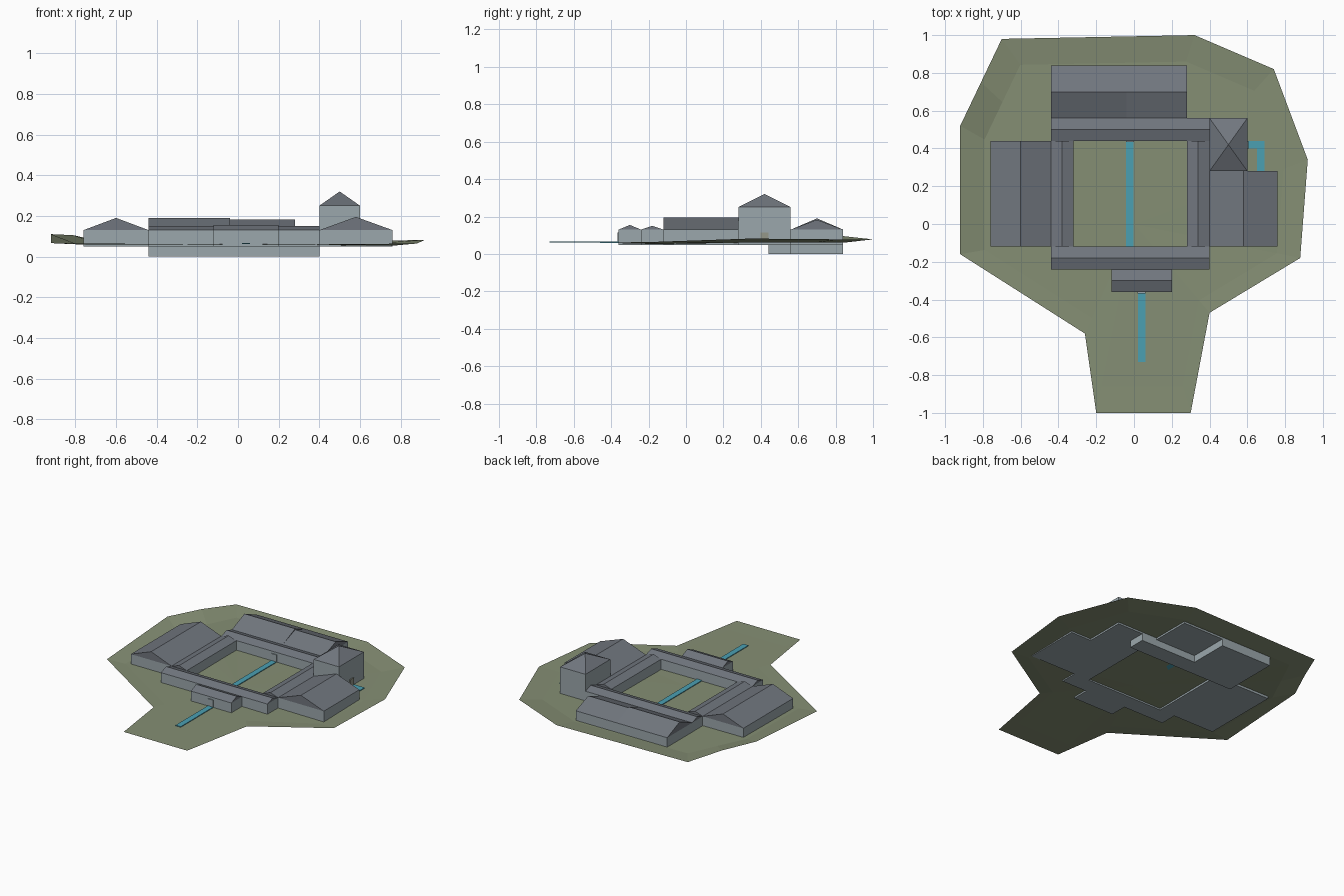
import bpy
import bmesh

if "Cube" in bpy.data.objects:
    bpy.data.objects.remove(bpy.data.objects["Cube"])


def material(name, rgb):
    m = bpy.data.materials.new(name)
    m.diffuse_color = (*rgb, 1)
    m.use_nodes = True
    m.node_tree.nodes["Principled BSDF"].inputs["Base Color"].default_value = m.diffuse_color
    return m


WALL = material("pale_stone", (0.33, 0.39, 0.415))
ROOF = material("slate", (0.165, 0.183, 0.21))
GRASS = material("grass", (0.235, 0.275, 0.175))
WATER = material("water", (0.07, 0.35, 0.45))
DOOR = material("door_tan", (0.30, 0.31, 0.25))

GROUND, FLOOR, EAVES = 0.06, 0.049, 0.13


def finish(name, bm, mat):
    bmesh.ops.recalc_face_normals(bm, faces=bm.faces[:])
    me = bpy.data.meshes.new(name)
    bm.to_mesh(me)
    bm.free()
    me.materials.append(mat)
    ob = bpy.data.objects.new(name, me)
    bpy.context.collection.objects.link(ob)
    return ob


def box(name, x0, x1, y0, y1, z0, z1, mat):
    bm = bmesh.new()
    bmesh.ops.create_cube(bm, size=1)
    for v in bm.verts:
        v.co = (x1 if v.co.x > 0 else x0,
                y1 if v.co.y > 0 else y0,
                z1 if v.co.z > 0 else z0)
    return finish(name, bm, mat)


def roof(name, x0, x1, y0, y1, z0, z1, ridge):
    """Gable roof along x or y, or a pyramid when ridge is 'point'."""
    bm = bmesh.new()
    cx, cy = (x0 + x1) / 2, (y0 + y1) / 2
    a, b, c, d = [bm.verts.new((x, y, z0)) for x, y in
                  ((x0, y0), (x1, y0), (x1, y1), (x0, y1))]
    bm.faces.new((d, c, b, a))
    if ridge == "point":
        p = bm.verts.new((cx, cy, z1))
        for e, f in ((a, b), (b, c), (c, d), (d, a)):
            bm.faces.new((e, f, p))
    else:
        if ridge == "y":
            a, b, c, d = b, c, d, a
            p, q = bm.verts.new((cx, y0, z1)), bm.verts.new((cx, y1, z1))
        else:
            p, q = bm.verts.new((x0, cy, z1)), bm.verts.new((x1, cy, z1))
        bm.faces.new((a, b, q, p))
        bm.faces.new((c, d, p, q))
        bm.faces.new((d, a, p))
        bm.faces.new((b, c, q))
    return finish(name, bm, ROOF)


# Buildings: name, x0, x1, y0, y1, floor, eaves, peak, ridge direction
BUILDINGS = [
    ("west_range", -0.76, -0.44, -0.12, 0.44, FLOOR, EAVES, 0.19, "y"),
    ("east_range", 0.40, 0.76, -0.12, 0.28, FLOOR, EAVES, 0.195, "y"),
    ("hall_west", -0.44, -0.04, 0.56, 0.84, 0.0, EAVES, 0.19, "x"),
    ("hall_east", -0.04, 0.28, 0.56, 0.84, FLOOR, EAVES, 0.183, "x"),
    ("west_walk", -0.44, -0.32, -0.12, 0.44, FLOOR, EAVES, 0.15, "y"),
    ("east_walk", 0.28, 0.40, -0.12, 0.44, FLOOR, EAVES, 0.15, "y"),
    ("south_walk", -0.44, 0.40, -0.24, -0.12, FLOOR, EAVES, 0.15, "x"),
    ("north_walk", -0.44, 0.40, 0.44, 0.56, 0.0, EAVES, 0.15, "x"),
    ("entrance_porch", -0.12, 0.20, -0.36, -0.24, FLOOR, EAVES, 0.155, "x"),
    ("tower", 0.40, 0.60, 0.28, 0.56, FLOOR, 0.25, 0.32, "point"),
]
for name, x0, x1, y0, y1, zf, ze, zp, ridge in BUILDINGS:
    box(name + "_walls", x0, x1, y0, y1, zf, ze, WALL)
    roof(name + "_roof", x0, x1, y0, y1, ze, zp, ridge)

# Doors
box("porch_door", 0.018, 0.06, -0.367, -0.36, 0.066, 0.115, WALL)
box("courtyard_door", -0.042, 0.0, 0.433, 0.44, 0.066, 0.115, WALL)
box("tower_door", 0.60, 0.607, 0.397, 0.44, 0.066, 0.115, DOOR)

# Water-coloured paths
box("courtyard_path", -0.042, -0.002, -0.12, 0.44, 0.061, 0.066, WATER)
box("south_path", 0.02, 0.06, -0.73, -0.36, 0.061, 0.066, WATER)
box("east_path", 0.60, 0.69, 0.40, 0.44, 0.061, 0.066, WATER)
box("east_path_branch", 0.652, 0.69, 0.28, 0.40, 0.061, 0.066, WATER)

# Terrain sheet: level middle with a rim that rises to the back and sides
# Each point: x, y, rim height, inner height
RIM = [
    (-0.92, 0.52, 0.11, 0.066), (-0.92, -0.16, 0.066, GROUND),
    (-0.26, -0.58, GROUND, GROUND), (-0.20, -1.0, 0.062, 0.061),
    (0.30, -1.0, 0.062, 0.061), (0.40, -0.47, GROUND, GROUND),
    (0.88, -0.18, 0.064, 0.053), (0.92, 0.34, 0.082, 0.06),
    (0.74, 0.82, 0.078, 0.062), (0.32, 1.0, 0.078, 0.062),
    (-0.70, 0.98, 0.08, 0.064), (-0.81, 0.75, 0.105, 0.066),
]
bm = bmesh.new()
outer = [bm.verts.new((x, y, z)) for x, y, z, _ in RIM]
inner = [bm.verts.new((x * 0.86, y * 0.86, z)) for x, y, _, z in RIM]
centre = bm.verts.new((0, 0, GROUND))
n = len(RIM)
for i in range(n):
    j = (i + 1) % n
    bm.faces.new((outer[i], outer[j], inner[j], inner[i]))
    bm.faces.new((inner[i], inner[j], centre))
terrain = finish("terrain", bm, GRASS)
if terrain.data.polygons[1].normal.z < 0:
    terrain.data.flip_normals()
